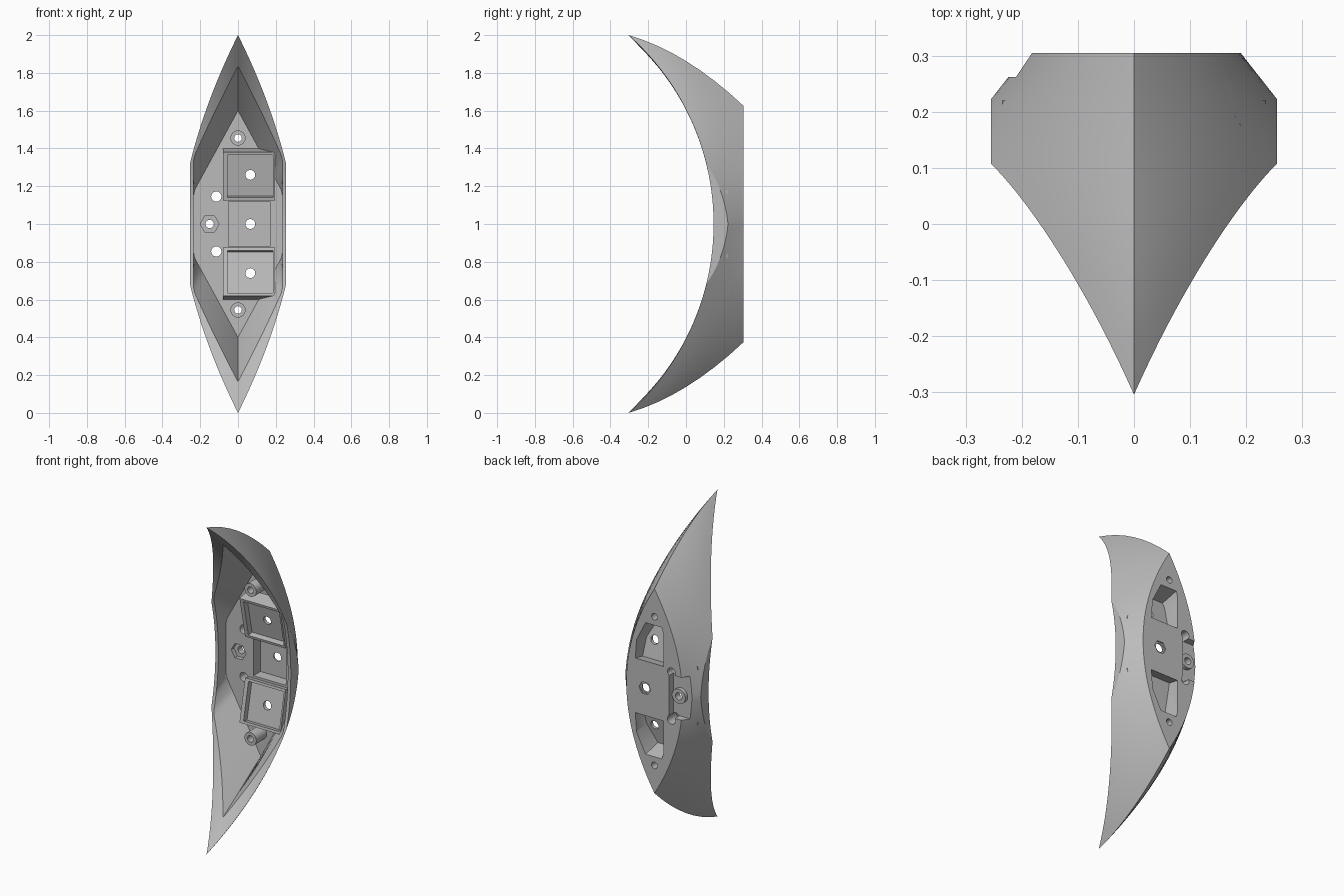
import bpy, bmesh, math
from mathutils import Matrix, Vector

cube = bpy.data.objects.get("Cube")
if cube:
    bpy.data.objects.remove(cube, do_unlink=True)

grey = bpy.data.materials.new("mid_grey")
grey.use_nodes = True
COLOUR = (0.5, 0.5, 0.5, 1)
grey.diffuse_color = COLOUR
grey.node_tree.nodes["Principled BSDF"].inputs["Base Color"].default_value = COLOUR

BACK, FLOOR, STEPS = 0.305, 0.22, 32


def make(name, bm):
    bmesh.ops.recalc_face_normals(bm, faces=bm.faces)
    mesh = bpy.data.meshes.new(name)
    bm.to_mesh(mesh)
    bm.free()
    mesh.materials.append(grey)
    ob = bpy.data.objects.new(name, mesh)
    bpy.context.collection.objects.link(ob)
    return ob


def combine(target, tool, op, keep=False):
    mod = target.modifiers.new("combine", "BOOLEAN")
    mod.operation, mod.solver, mod.object = op, "EXACT", tool
    bpy.context.view_layer.objects.active = target
    bpy.ops.object.modifier_apply(modifier=mod.name)
    if not keep:
        bpy.data.objects.remove(tool, do_unlink=True)


def prism(name, points, y0, y1, matrix=None):
    """Outline in x and z, extruded along y."""
    bm = bmesh.new()
    face = bm.faces.new([bm.verts.new((x, y0, z)) for x, z in points])
    out = bmesh.ops.extrude_face_region(bm, geom=[face])["geom"]
    verts = [v for v in out if isinstance(v, bmesh.types.BMVert)]
    bmesh.ops.translate(bm, verts=verts, vec=(0, y1 - y0, 0))
    if matrix:
        bm.transform(matrix)
    return make(name, bm)


def rect(x0, x1, z0, z1):
    return [(x0, z0), (x1, z0), (x1, z1), (x0, z1)]


def ring(x, z, r, n=24):
    return [(x + r * math.cos(math.tau * i / n), z + r * math.sin(math.tau * i / n))
            for i in range(n)]


def arc(h):
    return -1.19 + math.sqrt(1.336 ** 2 - h * h)


def section(t, hollow):
    """Points around one half section, from the tip (t=0) to the middle (t=1)."""
    s = 1 - t
    front = Vector((0.50 * t - 0.185 * t * t, arc(s), s))
    back = Vector((0.19 * (1 - s * s), BACK, 0.625 * s))
    pts = []
    if hollow:
        hf, hr = 0.6 * s, 0.835 * s
        d = 0.835 - hr
        pts = [Vector((0, FLOOR, hf)),
               Vector((min(0.235, (0.6 - hf) * 0.547), FLOOR, hf)),
               Vector((min(0.235, 0.53 * d - 0.09 * d * d), arc(hr), hr))]
    else:
        pts = [Vector((0, arc(s), s))]
    for i in range(9):
        u = i / 8
        p = front.lerp(back, u)
        p.z += 0.2 * u * (1 - u) * s
        pts.append(p)
    return pts + [Vector((0, BACK, 0.625 * s))]


def pod(name, hollow):
    bm = bmesh.new()
    rows = [section(i / STEPS, hollow) for i in range(STEPS + 1)]
    for sx in (1, -1):
        for sz in (1, -1):
            grid = [[bm.verts.new((sx * p.x, p.y, 1 + sz * p.z)) for p in r] for r in rows]
            for a, b in zip(grid, grid[1:]):
                for j in range(len(a) - 1):
                    bm.faces.new((a[j], a[j + 1], b[j + 1], b[j]))
    bmesh.ops.remove_doubles(bm, verts=bm.verts, dist=1e-5)
    bmesh.ops.dissolve_degenerate(bm, edges=bm.edges, dist=1e-5)
    # trim the widest part flat on both sides
    for sx in (1, -1):
        geom = bm.verts[:] + bm.edges[:] + bm.faces[:]
        bmesh.ops.bisect_plane(bm, geom=geom, plane_co=(sx * 0.255, 0, 0),
                               plane_no=(sx, 0, 0), clear_outer=True)
        bmesh.ops.holes_fill(bm, edges=[e for e in bm.edges if e.is_boundary])
    return make(name, bm)


body = pod("shell_body", True)
hull = pod("hull_helper", False)

# tilted trays on the floor, hollow on both faces
for s in (1, -1):
    tilt = Matrix.Translation((0.06, 0.19, 1 + 0.26 * s)) @ Matrix.Rotation(math.radians(12 * s), 4, "X")
    tray = prism("tray", rect(-0.14, 0.135, -0.13, 0.13), -0.035, 0.08, tilt)
    combine(tray, hull, "INTERSECT", keep=True)
    combine(body, tray, "UNION")
    combine(body, prism("tray_front", rect(-0.115, 0.125, -0.115, 0.115), -0.3, 0, tilt), "DIFFERENCE")
    outline = [(-0.12, -0.115), (0.07, -0.115), (0.06, 0), (0.0, 0.115), (-0.11, 0.115), (-0.12, 0.08)]
    pocket = prism("tray_back", [(x, z * s) for x, z in outline], 0.02, 0.3, tilt)
    combine(body, pocket, "DIFFERENCE")

# centre well between the trays
combine(body, prism("well", rect(-0.05, 0.17, 0.88, 1.12), 0.0, 0.288), "DIFFERENCE")

# open notch behind the side nut, with its round boss
combine(body, prism("notch", rect(-0.3, -0.1, 0.87, 1.13), 0.262, 0.4), "DIFFERENCE")
combine(body, prism("nut_boss", ring(-0.15, 1, 0.045), 0.24, 0.285), "UNION")
combine(body, prism("nut_pocket", ring(-0.15, 1, 0.05, 6), 0.1, 0.245), "DIFFERENCE")
combine(body, prism("hex_mark", ring(0.065, 1, 0.04, 6), 0.297, 0.4), "DIFFERENCE")

# screw posts near both ends
for z in (1.455, 0.545):
    combine(body, prism("post", ring(0, z, 0.04), 0.12, 0.25), "UNION")

# through holes
holes = [(-0.15, 1, 0.022), (0.065, 1, 0.026)]
for s in (1, -1):
    holes += [(0, 1 + 0.455 * s, 0.02), (-0.115, 1 + 0.145 * s, 0.027), (0.065, 1 + 0.26 * s, 0.026)]
for x, z, r in holes:
    combine(body, prism("hole", ring(x, z, r), 0.0, 0.5), "DIFFERENCE")

bpy.data.objects.remove(hull, do_unlink=True)
bpy.ops.object.select_all(action="DESELECT")
body.select_set(True)
bpy.context.view_layer.objects.active = body
bpy.ops.object.shade_smooth_by_angle(angle=math.radians(25))
